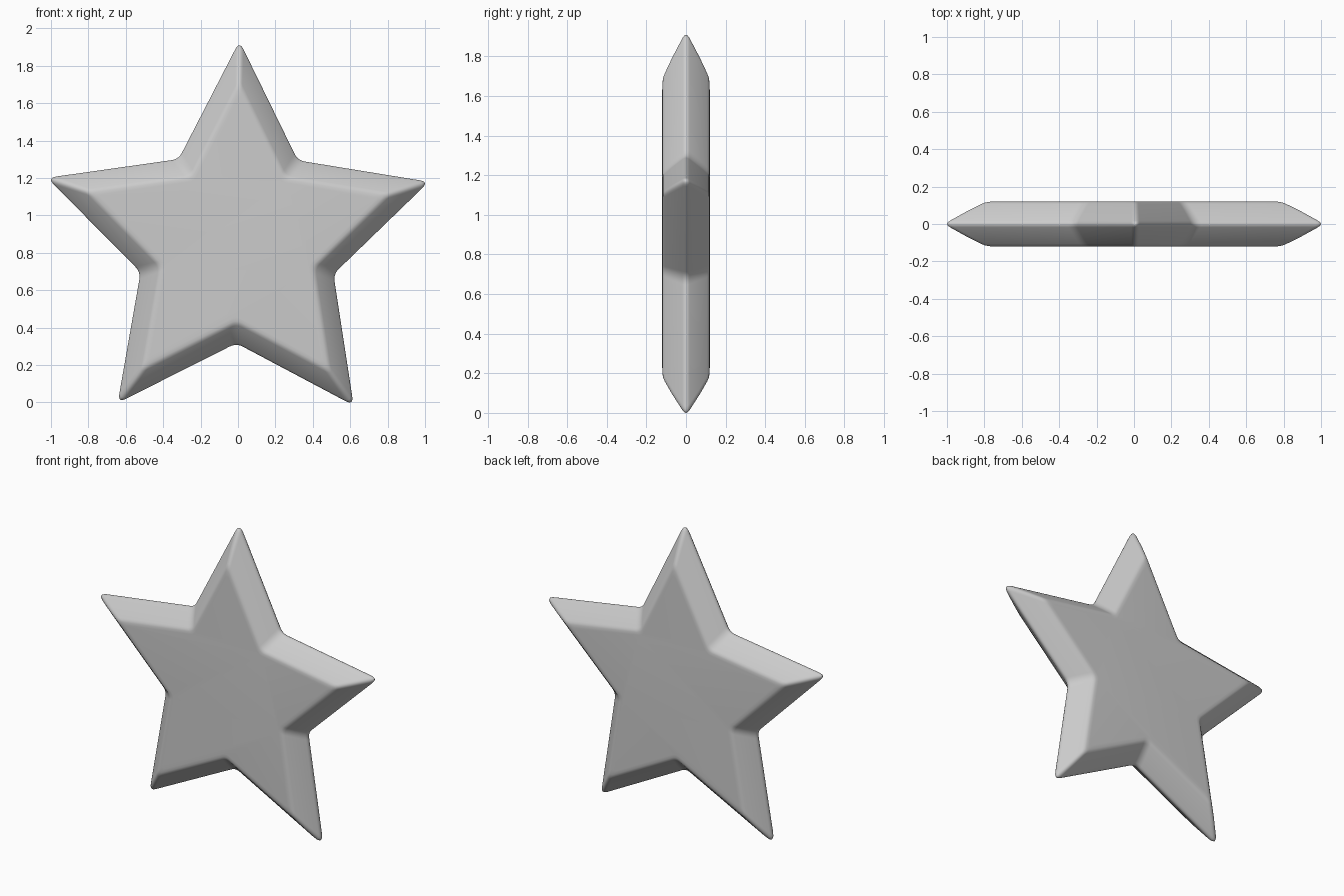
import bpy, bmesh
from math import sin, cos, radians
from mathutils import Vector

if "Cube" in bpy.data.objects:
    bpy.data.objects.remove(bpy.data.objects["Cube"])

R_TIP, R_NOTCH, TURN = 1.073, 0.542, radians(0.6)


def star_outline():
    """Five-pointed star with every corner slightly rounded."""
    corners = []
    for i in range(10):
        a = radians(90 - 36 * i) - TURN
        r = R_NOTCH if i % 2 else R_TIP
        corners.append(Vector((r * cos(a), r * sin(a))))
    pts = []
    for i, c in enumerate(corners):
        d = 0.04 if i % 2 else 0.05
        p = c + (corners[i - 1] - c).normalized() * d
        q = c + (corners[(i + 1) % 10] - c).normalized() * d
        for k in range(7):
            t = k / 6
            pts.append(p * (1 - t) ** 2 + c * 2 * t * (1 - t) + q * t * t)
    return pts


# Bevel section: (scale of outline, half thickness), rim to flat face
half = [(1.0, 0.0), (0.996, 0.009), (0.984, 0.018), (0.89, 0.070),
        (0.815, 0.107), (0.795, 0.115), (0.77, 0.119), (0.735, 0.12)]
section = [(s, -y) for s, y in reversed(half)] + half[1:]

# Star body: stacked scaled outlines, capped front and back
outline = star_outline()
bm = bmesh.new()
rings = [[bm.verts.new((p.x * s, y, p.y * s)) for p in outline]
         for s, y in section]
n = len(outline)
for a, b in zip(rings, rings[1:]):
    for i in range(n):
        j = (i + 1) % n
        bm.faces.new((a[i], a[j], b[j], b[i]))
bm.faces.new(rings[0])
bm.faces.new(rings[-1])
bmesh.ops.recalc_face_normals(bm, faces=bm.faces)

# Stand on the ground and centre in x
xs = [v.co.x for v in bm.verts]
shift = Vector((-(min(xs) + max(xs)) / 2, 0, -min(v.co.z for v in bm.verts)))
bmesh.ops.translate(bm, verts=bm.verts, vec=shift)
for f in bm.faces:
    f.smooth = True

mesh = bpy.data.meshes.new("star")
bm.to_mesh(mesh)
bm.free()
star = bpy.data.objects.new("star", mesh)
bpy.context.collection.objects.link(star)
